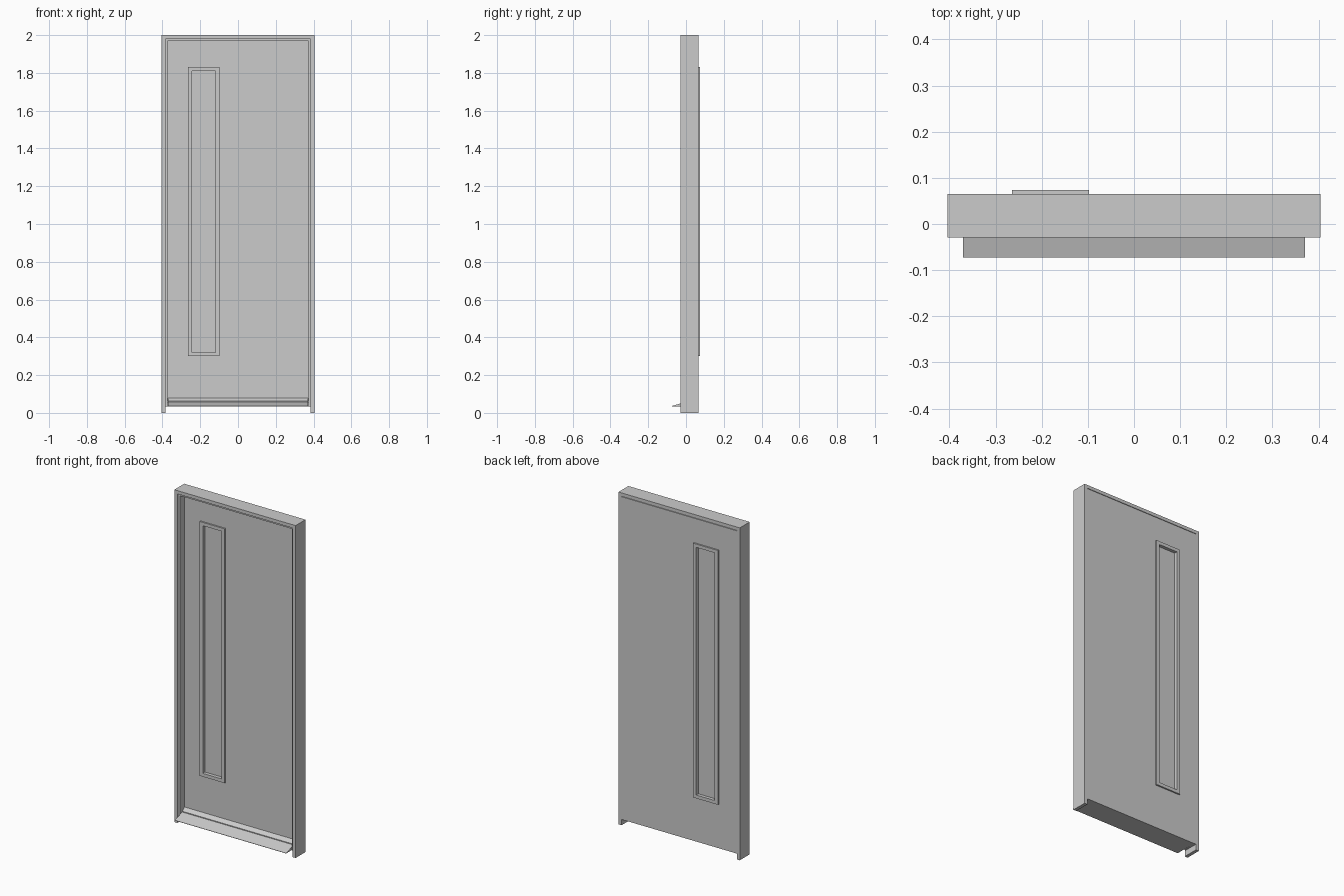
import bpy, bmesh
from math import pi

if "Cube" in bpy.data.objects:
    bpy.data.objects.remove(bpy.data.objects["Cube"])

FRONT, BACK = -0.029, 0.065      # frame depth
LEAF_FRONT = 0.022               # recessed leaf face
W = 0.404                        # half width of frame


def slab(name, loops, y0, y1):
    """Extrude x/z outlines (first outer, others holes) from y0 to y1."""
    cu = bpy.data.curves.new(name, 'CURVE')
    cu.dimensions = '2D'
    cu.fill_mode = 'BOTH'
    cu.extrude = (y1 - y0) / 2
    for pts in loops:
        sp = cu.splines.new('POLY')
        sp.points.add(len(pts) - 1)
        for p, (x, z) in zip(sp.points, pts):
            p.co = (x, z, 0, 1)
        sp.use_cyclic_u = True
        sp.use_smooth = False
    ob = bpy.data.objects.new(name, cu)
    bpy.context.collection.objects.link(ob)
    ob.location.y = (y0 + y1) / 2
    ob.rotation_euler.x = pi / 2
    bpy.ops.object.select_all(action='DESELECT')
    ob.select_set(True)
    bpy.context.view_layer.objects.active = ob
    bpy.ops.object.convert(target='MESH')
    return ob


def rect(x0, x1, z0, z1):
    return [(x0, z0), (x1, z0), (x1, z1), (x0, z1)]


def arch(half, top, thick, bottom):
    """Upside-down U outline."""
    i = half - thick
    return [(-half, bottom), (-half, top), (half, top), (half, bottom),
            (i, bottom), (i, top - thick), (-i, top - thick), (-i, bottom)]


def bar(name, profile, half):
    """Extrude a y/z profile along x."""
    bm = bmesh.new()
    face = bm.faces.new([bm.verts.new((-half, y, z)) for y, z in profile])
    ext = bmesh.ops.extrude_face_region(bm, geom=[face])
    verts = [v for v in ext['geom'] if isinstance(v, bmesh.types.BMVert)]
    bmesh.ops.translate(bm, verts=verts, vec=(2 * half, 0, 0))
    bmesh.ops.recalc_face_normals(bm, faces=bm.faces)
    me = bpy.data.meshes.new(name)
    bm.to_mesh(me)
    bm.free()
    ob = bpy.data.objects.new(name, me)
    bpy.context.collection.objects.link(ob)


# Outer frame and the slim inner stop in front of the leaf
slab("door_frame", [arch(W, 2.0, 0.02, 0.0)], FRONT, BACK)
slab("frame_stop", [arch(W - 0.02, 1.98, 0.011, 0.035)], FRONT + 0.008, LEAF_FRONT)

# Leaf with window opening, flush with the back of the frame
opening = rect(-0.243, -0.12, 0.32, 1.81)
slab("door_leaf", [rect(-0.384, 0.384, 0.035, 1.977), opening], LEAF_FRONT, BACK)

# Window trim on both faces, and glass
trim = rect(-0.265, -0.098, 0.30, 1.83)
slab("window_trim_front", [trim, opening], LEAF_FRONT - 0.009, LEAF_FRONT)
slab("window_trim_back", [trim, opening], BACK, BACK + 0.009)
slab("window_glass", [opening], 0.034, 0.054)

# Stepped sloping sill projecting to the front
bar("weather_sill", [(-0.073, 0.035), (LEAF_FRONT, 0.035), (LEAF_FRONT, 0.08),
                     (0.0, 0.063), (0.0, 0.058), (-0.073, 0.037)], 0.371)
